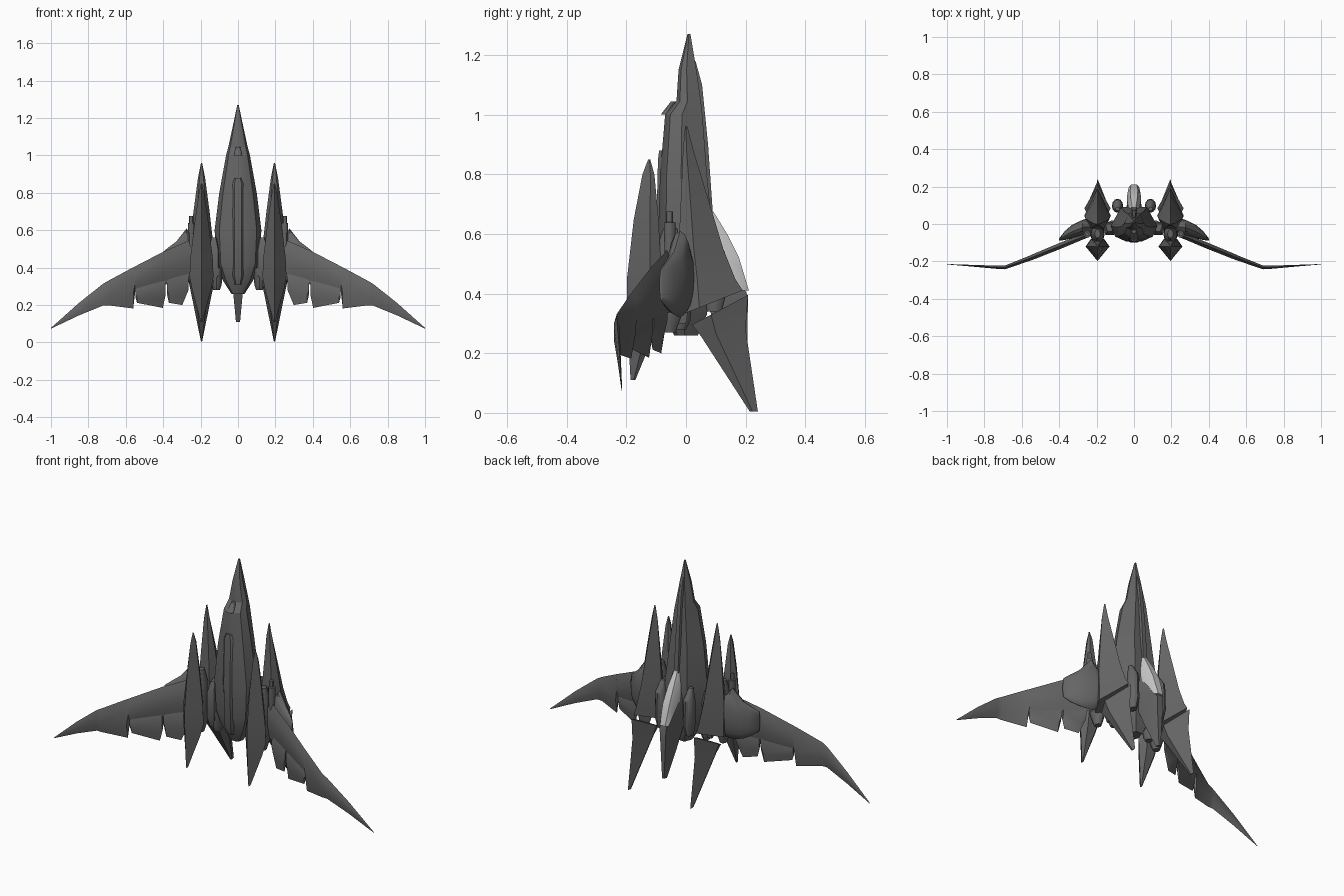
import bpy, bmesh, math


def material(name, v):
    m = bpy.data.materials.new(name)
    m.diffuse_color = (v, v, v, 1)
    return m


HULL = material("dark grey hull", 0.13)
GLASS = material("pale canopy glass", 0.58)

# Cross-sections: (share of half-width, share of the way from y0 to y1)
KITE = [(0, 0), (1, .66), (.55, 1), (-.55, 1), (-1, .66)]
OCT = [(.35, 0), (.8, .14), (1, .45), (.55, 1), (-.55, 1), (-1, .45), (-.8, .14), (-.35, 0)]
HOOD = [(1, 0), (1, .3), (.55, 1), (-.55, 1), (-1, .3), (-1, 0)]
ROUND = [(math.cos(i * math.pi / 6), .5 + .5 * math.sin(i * math.pi / 6)) for i in range(12)]


def loft(name, rings, mirror=False, mat=HULL, angle=30):
    """Skin a row of equal point rings and cap both ends."""
    bm = bmesh.new()
    vs = [[bm.verts.new(p) for p in r] for r in rings]
    n = len(vs[0])
    for a, b in zip(vs, vs[1:]):
        for i in range(n):
            j = (i + 1) % n
            bm.faces.new((a[i], a[j], b[j], b[i]))
    bm.faces.new(vs[0])
    bm.faces.new(vs[-1][::-1])
    bmesh.ops.recalc_face_normals(bm, faces=bm.faces)
    me = bpy.data.meshes.new(name)
    bm.to_mesh(me)
    bm.free()
    me.materials.append(mat)
    ob = bpy.data.objects.new(name, me)
    bpy.context.collection.objects.link(ob)
    bpy.ops.object.select_all(action='DESELECT')
    bpy.context.view_layer.objects.active = ob
    ob.select_set(True)
    bpy.ops.object.shade_smooth_by_angle(angle=math.radians(angle))
    if mirror:
        ob.modifiers.new("Mirror", 'MIRROR')
    return ob


def rings(profile, sections, cx=0):
    """Sections are (z, y0, y1, half-width, optional slant of z along y)."""
    out = []
    for z, y0, y1, hx, *k in sections:
        s = k[0] if k else 0
        out.append([(cx + u * hx, y0 + (y1 - y0) * v, z + s * (y0 + (y1 - y0) * v))
                    for u, v in profile])
    return out


# Fuselage, with a stepped chin behind the nose
loft("fuselage", rings(OCT, [
    (1.27, .005, .015, .004), (1.15, -.025, .035, .029), (1.045, -.032, .05, .052),
    (1.0, -.07, .055, .064), (.8, -.087, .07, .1), (.6, -.093, .09, .125),
    (.42, -.088, .085, .115), (.33, -.07, .07, .08), (.26, -.04, .04, .035)]))
loft("belly_panel", rings(HOOD, [
    (.88, -.07, -.09, .02), (.85, -.07, -.094, .034), (.6, -.08, -.1, .036),
    (.36, -.06, -.094, .034), (.31, -.05, -.075, .02)]))
loft("chin_sensor", rings(ROUND, [(1.045, -.05, -.03, .012), (1.0, -.085, -.05, .022)]))
loft("spine_ridge", rings(HOOD, [
    (1.18, .02, .032, .008), (1.1, .03, .054, .016), (.9, .045, .074, .02),
    (.67, .05, .09, .024)]))

# Cockpit body running down to a slim tail
loft("cockpit", rings(HOOD, [
    (.69, .05, .085, .024), (.52, .05, .125, .046), (.43, .05, .19, .04),
    (.39, .06, .208, .036), (.27, .11, .206, .026), (.11, .185, .205, .011)]))
loft("canopy", rings(HOOD, [
    (.675, .075, .092, .018), (.6, .085, .138, .032), (.52, .108, .178, .037),
    (.48, .145, .19, .036), (.41, .19, .211, .028)]), mat=GLASS)

# Twin engines and mounts on the fuselage flanks
loft("engine", rings(ROUND, [
    (.6, .07, .09, .012), (.54, .06, .13, .028), (.4, .06, .135, .03),
    (.34, .07, .12, .02)], cx=.088), True)
loft("engine_nozzle", rings(ROUND, [(.4, -.06, .02, .03), (.31, -.055, .015, .028),
                                    (.28, -.04, 0, .018)], cx=.115), True)
loft("nacelle_mount", rings(HOOD, [(.56, 0, -.04, .02), (.5, .01, -.06, .04),
                                   (.36, .01, -.06, .04), (.3, 0, -.04, .03)], cx=.13), True)

# Upper nacelles with a ridged back, cut off on a slant
loft("nacelle", rings(KITE, [
    (.96, .005, -.003, .003), (.88, .025, -.01, .019), (.7, .08, -.018, .043),
    (.55, .125, -.025, .06), (.45, .165, -.028, .068), (.335, .19, -.03, .071, .4)],
    cx=.195), True)
# Long tail fins below the nacelles
loft("tail_fin", rings(KITE, [
    (.285, .208, .02, .07, .53), (.25, .2, .05, .056, .15), (.0, .241, .214, .003, .02)],
    cx=.195), True)
# Lower pods hung from the nacelles
loft("lower_pod", rings(KITE, [
    (.85, -.127, -.12, .003), (.8, -.146, -.106, .014), (.65, -.175, -.092, .036),
    (.45, -.198, -.082, .06), (.35, -.198, -.08, .064), (.28, -.195, -.1, .05),
    (.11, -.186, -.17, .004)], cx=.195), True)
loft("pod_strut", rings(ROUND, [
    (.62, -.075, -.03, .015), (.55, -.1, -.01, .035), (.34, -.1, -.01, .038),
    (.27, -.075, -.035, .018)], cx=.195), True)
loft("cannon", rings(ROUND, [
    (.675, -.066, -.044, .011), (.64, -.066, -.044, .011), (.638, -.074, -.036, .018),
    (.6, -.074, -.036, .018), (.5, -.07, -.04, .015)], cx=.25), True)

# Rounded shoulder cowls: ellipses stepped outward along x
loft("wing_shoulder", [
    [(x, cy + hy * math.sin(i * math.pi / 8),
      cz + hz * math.cos(i * math.pi / 8)) for i in range(16)]
    for x, cy, cz, hy, hz in [(.2, -.015, .44, .04, .1), (.245, -.015, .45, .046, .12),
                              (.275, -.02, .465, .042, .145), (.33, -.04, .435, .036, .105),
                              (.37, -.062, .43, .024, .08), (.4, -.083, .43, .006, .055)]],
    True, angle=40)


def blade(name, stations):
    """Lens-shaped plate; stations are (x, y, trailing z, leading z, thickness)."""
    loft(name, [[(x, y, lo), (x, y + t / 2, lo + .35 * (hi - lo)),
                 (x, y + t / 2, lo + .75 * (hi - lo)), (x, y, hi),
                 (x, y - t / 2, lo + .75 * (hi - lo)), (x, y - t / 2, lo + .35 * (hi - lo))]
                for x, y, lo, hi, t in stations], True)


# Swept, drooping wings with a flatter outer tip
blade("wing", [
    (.23, -.05, .34, .56, .03), (.39, -.115, .31, .49, .034), (.55, -.18, .27, .407, .03),
    (.56, -.184, .182, .402, .028), (.69, -.232, .198, .332, .02),
    (.72, -.232, .198, .315, .018), (.85, -.224, .145, .212, .01),
    (1.0, -.215, .074, .078, .002)])
# Trailing flaps
blade("inner_flap", [(.265, -.07, .28, .37, .016), (.298, -.083, .2, .36, .016),
                     (.37, -.112, .212, .34, .016), (.38, -.115, .26, .335, .014)])
blade("outer_flap", [(.388, -.118, .25, .34, .016), (.402, -.124, .185, .335, .016),
                     (.54, -.178, .212, .3, .014), (.548, -.18, .24, .29, .012)])
